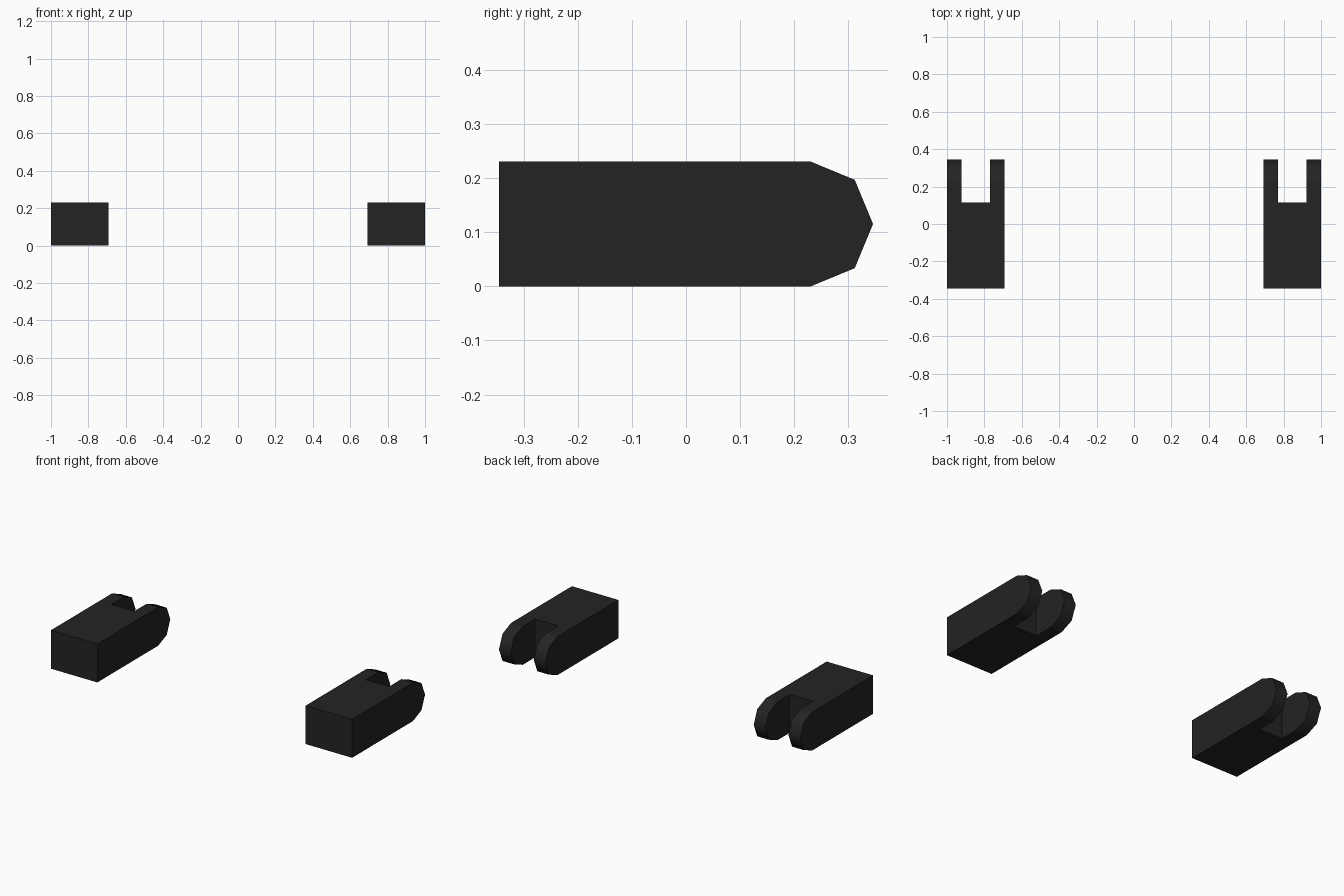
import bpy, bmesh, math

if "Cube" in bpy.data.objects:
    bpy.data.objects.remove(bpy.data.objects["Cube"])

black = bpy.data.materials.new("matte black")
black.diffuse_color = (0.017, 0.017, 0.017, 1)
black.use_nodes = True
black.node_tree.nodes["Principled BSDF"].inputs["Base Color"].default_value = black.diffuse_color

LENGTH, HEIGHT = 0.692, 0.231
X_OUT, X_IN = 1.0, 0.692        # outer and inner side of each clevis
WALL = 0.077                    # prong thickness
SLOT_Y = 0.115                  # where the slot starts


def prism(name, profile, x0, x1):
    """Extrude a (y, z) profile along x."""
    bm = bmesh.new()
    face = bm.faces.new([bm.verts.new((x0, y, z)) for y, z in profile])
    ext = bmesh.ops.extrude_face_region(bm, geom=[face])["geom"]
    bmesh.ops.translate(bm, vec=(x1 - x0, 0, 0),
                        verts=[g for g in ext if isinstance(g, bmesh.types.BMVert)])
    bmesh.ops.recalc_face_normals(bm, faces=bm.faces[:])
    # smooth only the curved end faces
    for f in bm.faces:
        f.smooth = abs(f.normal.y) > 0.1 and abs(f.normal.z) > 0.1
    mesh = bpy.data.meshes.new(name)
    bm.to_mesh(mesh)
    bm.free()
    mesh.materials.append(black)
    ob = bpy.data.objects.new(name, mesh)
    bpy.context.collection.objects.link(ob)
    return ob


# Bar with a rounded rear end
r = HEIGHT / 2
cy = LENGTH / 2 - r
arc = [(cy + r * math.cos(a), r + r * math.sin(a))
       for a in (math.radians(-90 + 45 * i) for i in range(5))]
hinge = prism("hinge_forks", [(-LENGTH / 2, HEIGHT), (-LENGTH / 2, 0)] + arc, X_IN, X_OUT)

# Slot between the two prongs
slot = prism("slot_cutter", [(SLOT_Y, -0.1), (0.5, -0.1), (0.5, 0.4), (SLOT_Y, 0.4)],
             X_IN + WALL, X_OUT - WALL)
slot.hide_render = True
slot.hide_viewport = True
cut = hinge.modifiers.new("slot", 'BOOLEAN')
cut.operation = 'DIFFERENCE'
cut.solver = 'EXACT'
cut.object = slot

# Matching fork on the other side
hinge.modifiers.new("other side", 'MIRROR').use_axis[0] = True
